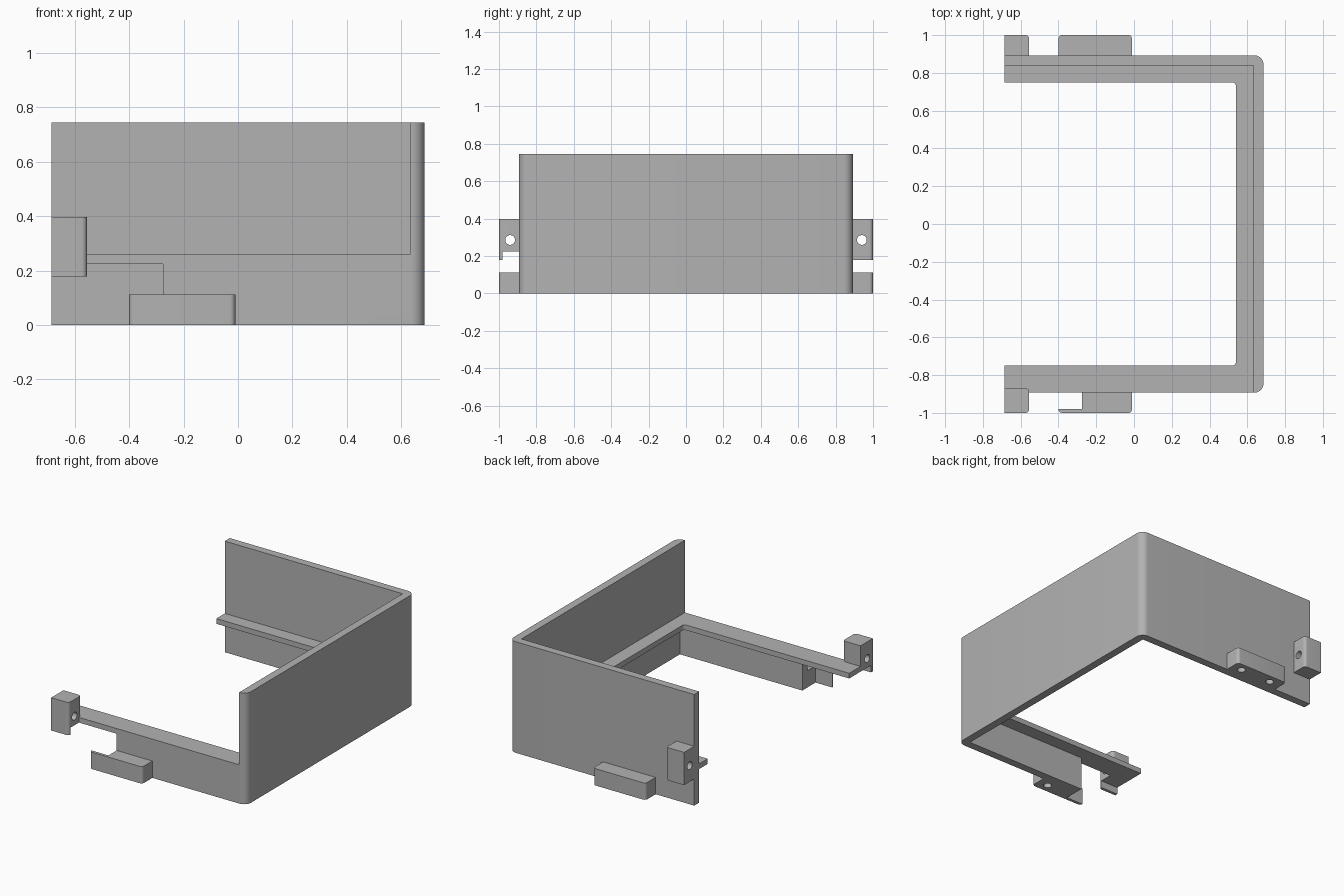
import bpy, bmesh, math

cube = bpy.data.objects.get("Cube")
if cube:
    bpy.data.objects.remove(cube, do_unlink=True)

grey = bpy.data.materials.new("plain grey")
grey.use_nodes = True
COLOR = (0.45, 0.45, 0.45, 1)
grey.diffuse_color = COLOR
grey.node_tree.nodes["Principled BSDF"].inputs["Base Color"].default_value = COLOR

LEFT, RIGHT, SIDE = -0.686, 0.686, 0.893
WALL_T, HEIGHT = 0.053, 0.745
LEDGE_Z, LEDGE_TOP = 0.225, 0.26


def rounded(points, steps=8):
    """Outline with each (x, y, radius) right-angled corner replaced by an arc."""
    out = []
    for i, (x, y, r) in enumerate(points):
        if r == 0:
            out.append((x, y))
            continue
        px, py, _ = points[i - 1]
        nx, ny, _ = points[(i + 1) % len(points)]
        lp, ln = math.hypot(px - x, py - y), math.hypot(nx - x, ny - y)
        ax, ay = (px - x) / lp * r, (py - y) / lp * r
        bx, by = (nx - x) / ln * r, (ny - y) / ln * r
        for k in range(steps + 1):
            t = math.pi / 2 * k / steps
            u, v = 1 - math.sin(t), 1 - math.cos(t)
            out.append((x + ax * u + bx * v, y + ay * u + by * v))
    return out


def prism(name, points, z0, z1):
    """Extrude an outline upward."""
    bm = bmesh.new()
    face = bm.faces.new([bm.verts.new((x, y, z0)) for x, y in rounded(points)])
    top = bmesh.ops.extrude_face_region(bm, geom=[face])["geom"]
    verts = [v for v in top if isinstance(v, bmesh.types.BMVert)]
    bmesh.ops.translate(bm, verts=verts, vec=(0, 0, z1 - z0))
    bmesh.ops.recalc_face_normals(bm, faces=bm.faces)
    mesh = bpy.data.meshes.new(name)
    bm.to_mesh(mesh)
    bm.free()
    mesh.materials.append(grey)
    obj = bpy.data.objects.new(name, mesh)
    bpy.context.collection.objects.link(obj)
    return obj


def box(name, x0, x1, y0, y1, z0, z1):
    return prism(name, [(x0, y0, 0), (x1, y0, 0), (x1, y1, 0), (x0, y1, 0)], z0, z1)


def hole(name, location, depth, along_x=False):
    bpy.ops.mesh.primitive_cylinder_add(
        vertices=32, radius=0.026, depth=depth, location=location,
        rotation=(0, math.pi / 2 if along_x else 0, 0))
    obj = bpy.context.object
    obj.name = name
    obj.data.materials.append(grey)
    return obj


def cut(obj, *cutters):
    for cutter in cutters:
        cutter.hide_render = True
        cutter.hide_set(True)
        cutter.display_type = 'WIRE'
        mod = obj.modifiers.new("cut", 'BOOLEAN')
        mod.operation = 'DIFFERENCE'
        mod.solver = 'EXACT'
        mod.object = cutter


def u_outline(out_x, out_y, in_x, in_y, r_out, r_in):
    return [(LEFT, -out_y, 0), (out_x, -out_y, r_out), (out_x, out_y, r_out),
            (LEFT, out_y, 0), (LEFT, in_y, 0), (in_x, in_y, r_in),
            (in_x, -in_y, r_in), (LEFT, -in_y, 0)]


# Shared cutters: open upper front and the notch under the front ledge
inner_x, inner_y = RIGHT - WALL_T, SIDE - WALL_T
front_opening = box("front_opening_cutter", -1, inner_x, -1.2, -0.7, LEDGE_TOP, 1)
front_notch = box("front_notch_cutter", -1, -0.275, -0.98, -0.7, -0.2, LEDGE_Z)

# Three-sided wall
wall = prism("wall", u_outline(RIGHT, SIDE, inner_x, inner_y, 0.05, 0), 0, HEIGHT)
cut(wall, front_opening, front_notch)
parts = [wall]

# Inner ledge running round the three sides
parts.append(prism("ledge", u_outline(inner_x, inner_y, 0.54, 0.75, 0, 0.02),
                   LEDGE_Z, LEDGE_TOP))

# Tabs and screw blocks on both sides
for side, s in (("front", -1), ("back", 1)):
    tab = prism(side + "_tab", [(-0.4, s * SIDE, 0), (-0.4, s, 0.02),
                                (-0.01, s, 0.02), (-0.01, s * SIDE, 0)], 0, 0.113)
    cut(tab, *[hole(side + "_tab_hole_cutter", (x, s * 0.943, 0), 0.16)
               for x in (-0.085, -0.315)])

    foot, r = (0.87, 0.02) if s < 0 else (SIDE, 0)
    block = prism(side + "_block", [(LEFT, s * foot, 0), (LEFT, s, 0),
                                    (-0.555, s, 0.02), (-0.555, s * foot, r)],
                  0.178, 0.398)
    cut(block, hole(side + "_block_hole_cutter", (-0.62, s * 0.94, 0.286), 0.4, True))
    if s < 0:
        cut(tab, front_notch)
        cut(block, front_notch)
    parts += [tab, block]

# Smooth rounded corners, sharp edges elsewhere
bpy.ops.object.select_all(action='DESELECT')
for part in parts:
    part.select_set(True)
bpy.context.view_layer.objects.active = wall
bpy.ops.object.shade_smooth_by_angle(angle=math.radians(30))
